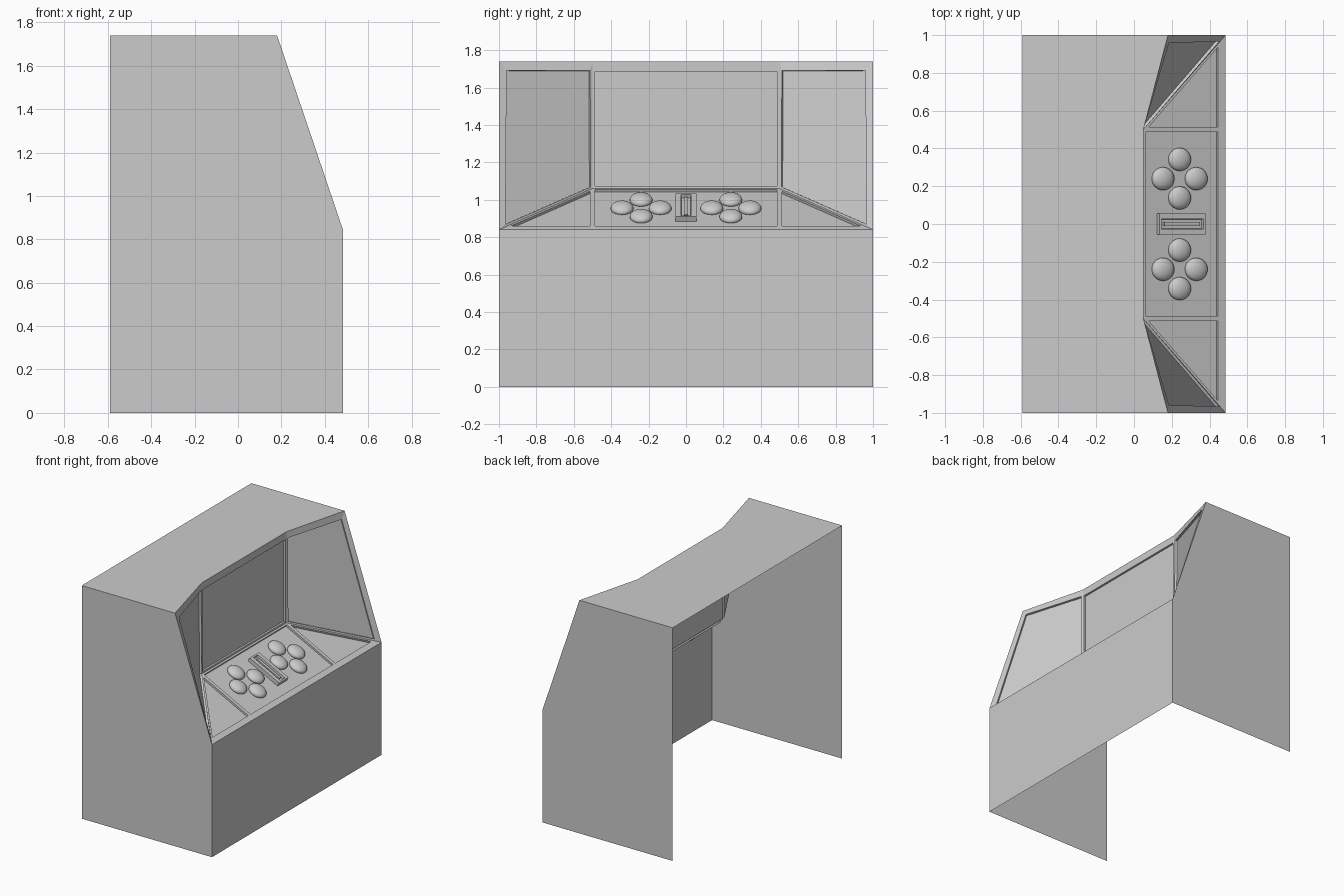
import bpy, bmesh, math
from mathutils import Vector, Matrix

if "Cube" in bpy.data.objects:
    bpy.data.objects.remove(bpy.data.objects["Cube"])

# Key points of the +Y half
BACK, FRONT, TOP, DECK = -0.59, 0.485, 1.74, 0.84
A = Vector((0.05, 0.5, TOP))        # screen top corner
B = Vector((0.18, 1.0, TOP))        # roof front corner
C = Vector((FRONT, 1.0, DECK))      # outer front corner of deck
D = Vector((0.05, 0.5, 1.06))       # screen bottom corner
E = Vector((FRONT, 0.5, DECK))      # deck front edge
flip = lambda p: Vector((p.x, -p.y, p.z))


def finish(bm, name, matrix=None, mirror=False):
    me = bpy.data.meshes.new(name)
    bm.to_mesh(me)
    bm.free()
    ob = bpy.data.objects.new(name, me)
    bpy.context.collection.objects.link(ob)
    if matrix:
        ob.matrix_world = matrix
    if mirror:
        m = ob.modifiers.new("mirror", 'MIRROR')
        m.use_axis = (False, True, False)
        m.use_mirror_merge = False
    return ob


def sheet(name, pts, mirror=False):
    bm = bmesh.new()
    bm.faces.new([bm.verts.new(p) for p in pts])
    return finish(bm, name, mirror=mirror)


def panel(name, pts, margins, depth=0.015, mirror=False):
    """Framed panel; margins[i] belongs to the edge pts[i] -> pts[i+1]."""
    n = len(pts)
    normal = sum((pts[i].cross(pts[(i + 1) % n]) for i in range(n)), Vector()).normalized()
    inner = []
    for i, p in enumerate(pts):
        a = (pts[i - 1] - p).normalized()
        b = (pts[(i + 1) % n] - p).normalized()
        inner.append(p + (a * margins[i] + b * margins[i - 1]) / math.sin(a.angle(b)))
    bm = bmesh.new()
    rings = [[bm.verts.new(p) for p in ring]
             for ring in (pts, inner, [p - normal * depth for p in inner])]
    for r0, r1 in zip(rings, rings[1:]):
        for i in range(n):
            j = (i + 1) % n
            bm.faces.new((r0[i], r0[j], r1[j], r1[i]))
    bm.faces.new(rings[-1])
    return finish(bm, name, mirror=mirror)


# Cabinet shell, open at the back and underneath
sheet("cabinet_side", [Vector(p) for p in
      ((FRONT, 1, 0), (BACK, 1, 0), (BACK, 1, TOP))] + [B, C], mirror=True)
sheet("front_board", [Vector((FRONT, -1, 0)), Vector((FRONT, 1, 0)), C, E, flip(E), flip(C)])
sheet("roof", [Vector((BACK, 1, TOP)), Vector((BACK, -1, TOP)),
               flip(B), flip(A), A, B])

# Recessed panels inside the opening
panel("screen", [flip(A), flip(D), D, A], [0.013, 0.013, 0.013, 0.055])
panel("control_deck", [flip(D), flip(E), E, D], [0.013, 0.045, 0.013, 0.013])
panel("wing_wall", [B, A, D, C], [0.05, 0.013, 0.013, 0.042], mirror=True)
panel("deck_corner", [D, E, C], [0.013, 0.045, 0.013], mirror=True)

# Controls are laid out in the sloping plane of the deck
tilt = math.atan2(D.z - E.z, E.x - D.x)
rot = Matrix.Rotation(tilt, 4, 'Y')


def on_deck(x, y, lift=0.0):
    z = DECK + (FRONT - x) * math.tan(tilt)
    up = rot.to_3x3() @ Vector((0, 0, lift - 0.015))
    return Matrix.Translation(Vector((x, y, z)) + up) @ rot


# Two clusters of four domed buttons
for side in (-1, 1):
    for k, (dx, dy) in enumerate(((0, 0.102), (0, -0.102), (0.088, 0), (-0.088, 0))):
        bm = bmesh.new()
        bmesh.ops.create_uvsphere(bm, u_segments=32, v_segments=16, radius=1,
                                  matrix=Matrix.Diagonal((0.065, 0.061, 0.032, 1)))
        for f in bm.faces:
            f.smooth = True
        finish(bm, f"button_{'left' if side < 0 else 'right'}_{k}",
               on_deck(0.245 + dx, side * 0.24 + dy, 0.008))


def box(bm, sx, sy, sz, z):
    return bmesh.ops.create_cube(bm, size=1, matrix=Matrix.Translation((0, 0, z))
                                 @ Matrix.Diagonal((sx, sy, sz, 1)))


# Slider housing with a sunken slot
bm = bmesh.new()
box(bm, 0.272, 0.11, 0.036, 0.012)
bm.normal_update()
top = [max(bm.faces, key=lambda f: f.calc_center_median().z)]
bmesh.ops.inset_individual(bm, faces=top, thickness=0.016)
for v in top[0].verts:
    v.co.y *= 0.6
bmesh.ops.inset_individual(bm, faces=top, thickness=0.002, depth=-0.022)
finish(bm, "slider_housing", on_deck(0.25, 0))

# Rail inside the slot
bm = bmesh.new()
box(bm, 0.21, 0.02, 0.02, 0.016)
finish(bm, "slider_rail", on_deck(0.25, 0))
